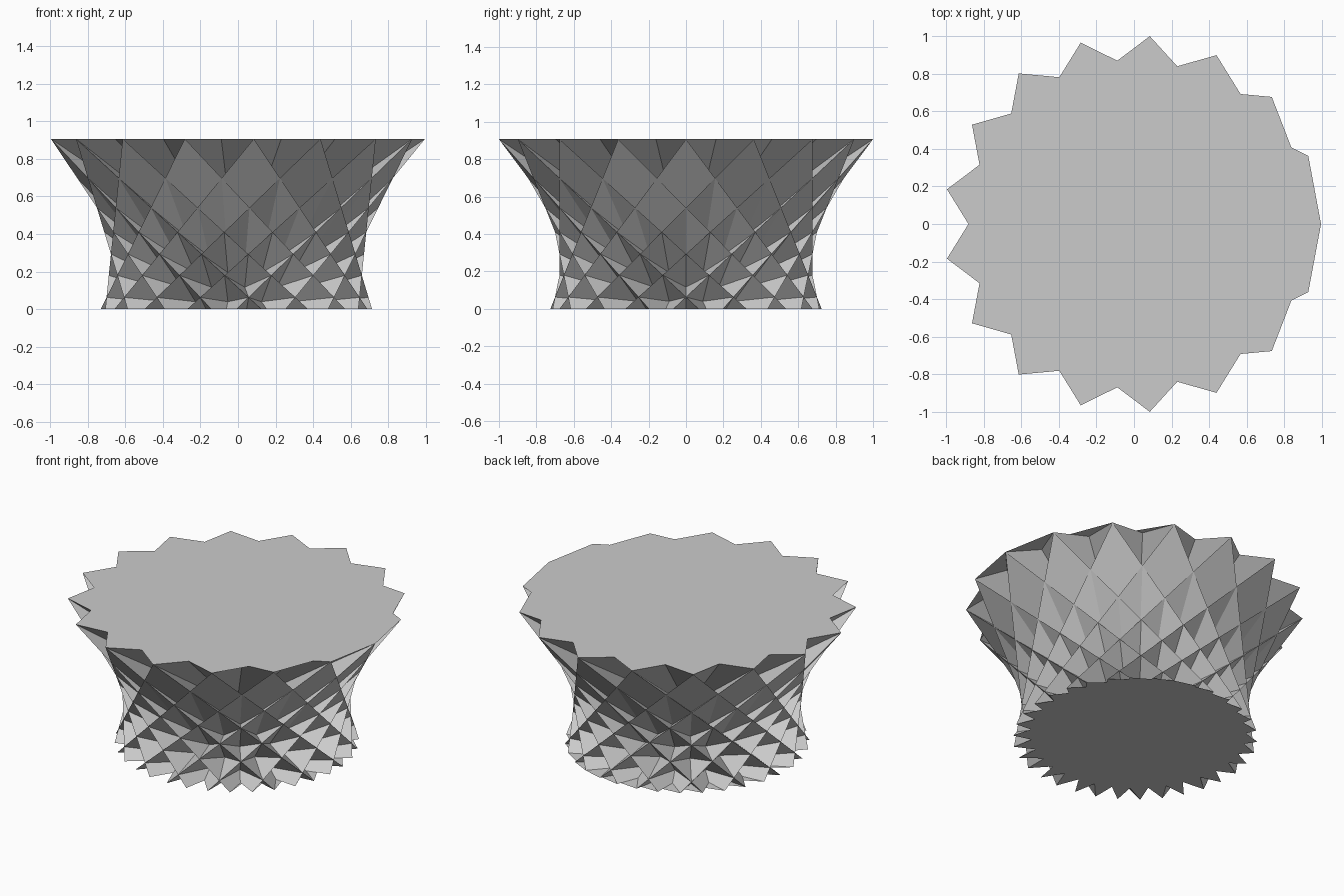
import bpy
import math

if "Cube" in bpy.data.objects:
    bpy.data.objects.remove(bpy.data.objects["Cube"])

# Star cupola: a 17-point star on top, a 34-point star below,
# joined by equal-edged triangles and squares that pass through each other.
N, D = 17, 13
R_TOP = 1.004
EDGE = 2 * R_TOP * math.sin(math.pi * D / N)
R_BASE = EDGE / (2 * math.sin(math.pi * D / (2 * N)))
PHI = math.pi * D / N                      # turn between base corners
RUN = R_BASE * math.cos(PHI / 2) - R_TOP * math.cos(PHI)
HEIGHT = math.sqrt(EDGE ** 2 - RUN ** 2)
SHIFT = -R_TOP * (1 - math.cos(math.pi / N)) / 2   # centres the odd star in x

grey = bpy.data.materials.new("grey")
grey.diffuse_color = (0.6, 0.6, 0.6, 1)
grey.use_nodes = True
grey.node_tree.nodes["Principled BSDF"].inputs["Base Color"].default_value = grey.diffuse_color


def corner(radius, angle, z):
    return (radius * math.cos(angle) + SHIFT, radius * math.sin(angle), z)


def add_part(name, verts, faces):
    mesh = bpy.data.meshes.new(name)
    mesh.from_pydata(verts, [], faces)
    mesh.materials.append(grey)
    mesh.update()
    obj = bpy.data.objects.new(name, mesh)
    bpy.context.collection.objects.link(obj)
    return obj


def fan(points, up):
    """Triangle fan over a star outline, every triangle facing the same way."""
    faces = []
    a = points[0]
    for i in range(1, len(points) - 1):
        b, c = points[i], points[i + 1]
        area = (b[0] - a[0]) * (c[1] - a[1]) - (b[1] - a[1]) * (c[0] - a[0])
        faces.append((0, i, i + 1) if (area > 0) == up else (0, i + 1, i))
    return faces


top = [corner(R_TOP, 2 * k * PHI, HEIGHT) for k in range(N)]
base = [corner(R_BASE, (j + 0.5) * PHI, 0) for j in range(2 * N)]

# Flat star caps
add_part("top_star", top, fan(top, True))
add_part("base_star", base, fan(base, False))

# Side walls: one triangle and one square for each top point
walls = []
for k in range(N):
    b0, b1, b2 = (N + (2 * k + s) % (2 * N) for s in (-1, 0, 1))
    walls.append((k, b0, b1))
    walls.append((k, b1, b2, (k + 1) % N))
add_part("side_walls", top + base, walls)
